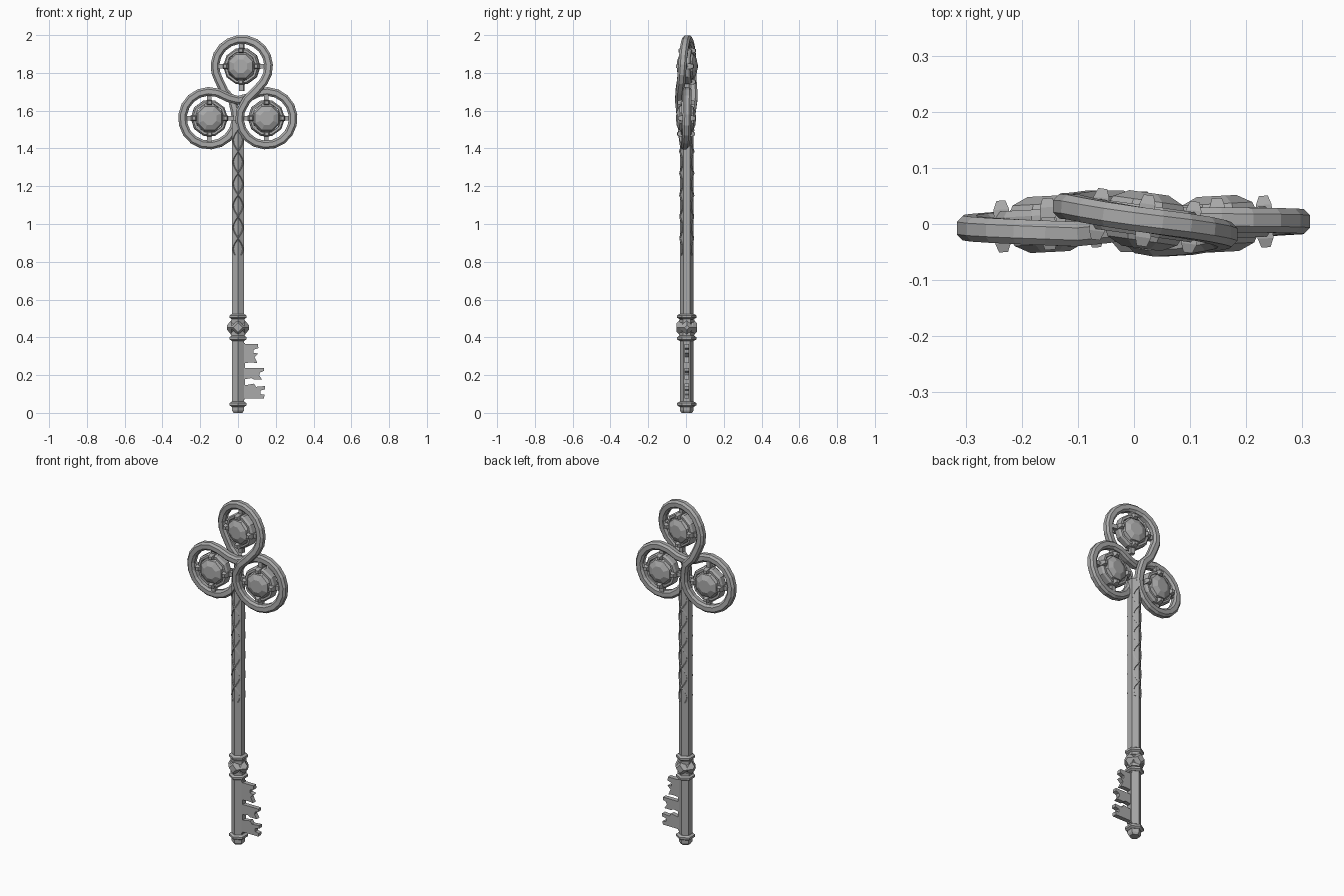
import bpy, bmesh
from math import sin, cos, pi, radians
from mathutils import Vector, Matrix

if "Cube" in bpy.data.objects:
    bpy.data.objects.remove(bpy.data.objects["Cube"])

metal = bpy.data.materials.new("grey_metal")
metal.use_nodes = True
grey = (0.4, 0.4, 0.4, 1)
metal.diffuse_color = grey
metal.node_tree.nodes["Principled BSDF"].inputs["Base Color"].default_value = grey

AXIS_Y = 0.004   # depth of the shaft axis
HEX_R = 0.036    # corner radius of the shaft


def finish(name, bm, matrix=Matrix()):
    bm.transform(matrix)
    bmesh.ops.recalc_face_normals(bm, faces=bm.faces)
    mesh = bpy.data.meshes.new(name)
    bm.to_mesh(mesh)
    bm.free()
    mesh.materials.append(metal)
    obj = bpy.data.objects.new(name, mesh)
    bpy.context.collection.objects.link(obj)
    return obj


def loft(bm, loops, closed=False):
    """Skin a list of point loops; cap the ends unless closed."""
    rings = [[bm.verts.new(p) for p in loop] for loop in loops]
    n = len(rings[0])
    for i in range(len(rings) if closed else len(rings) - 1):
        a, b = rings[i], rings[(i + 1) % len(rings)]
        for j in range(n):
            k = (j + 1) % n
            bm.faces.new((a[j], a[k], b[k], b[j]))
    if not closed:
        bm.faces.new(rings[0])
        bm.faces.new(rings[-1])


def lathe(name, profile, sides, start=0.0, matrix=Matrix(), closed=False):
    bm = bmesh.new()
    loft(bm, [[(r * cos(start + 2 * pi * j / sides), r * sin(start + 2 * pi * j / sides), z)
               for j in range(sides)] for r, z in profile], closed)
    return finish(name, bm, matrix)


def sweep(name, path, section, closed):
    """Run a section (in-plane, depth) along a path lying near the xz plane."""
    bm = bmesh.new()
    loops = []
    n = len(path)
    for i, p in enumerate(path):
        a = path[i - 1] if closed or i else p
        b = path[(i + 1) % n] if closed or i < n - 1 else p
        t = (b - a).normalized()
        side = t.cross(Vector((0, 1, 0))).normalized()
        depth = side.cross(t)
        loops.append([p + side * u + depth * v for u, v in section])
    loft(bm, loops, closed)
    return finish(name, bm)


def taper_box(bm, matrix, rows):
    """Rows of (half width, half height, z) joined into a tapered block."""
    part = bmesh.new()
    loft(part, [[(-w, -h, z), (w, -h, z), (w, h, z), (-w, h, z)] for w, h, z in rows])
    part.transform(matrix)
    temp = bpy.data.meshes.new("temp")
    part.to_mesh(temp)
    part.free()
    bm.from_mesh(temp)
    bpy.data.meshes.remove(temp)


# Hexagonal shaft and its collars
on_axis = Matrix.Translation((0, AXIS_Y, 0))
lathe("shaft", [(0.028, 0), (HEX_R, 0.012), (HEX_R, 1.55)], 6, pi / 2, on_axis)
for label, z in (("tip", 0.046), ("lower", 0.395), ("upper", 0.51)):
    lathe(label + "_collar", [(0.038, z - 0.014), (0.051, z - 0.006), (0.051, z + 0.006),
                              (0.038, z + 0.014)], 6, pi / 2, on_axis)
for label, z in (("lower", 0.418), ("upper", 0.487)):
    lathe(label + "_collar_step", [(0.042, z - 0.008), (0.042, z + 0.008)], 6, pi / 2, on_axis)

# Diamond studs between the two upper collars
for label, angle in (("front", 0), ("left", 90), ("back", 180), ("right", 270)):
    bm = bmesh.new()
    reach = 0.058 if angle % 180 else 0.054
    flat = 0.012 if angle % 180 else 0.024
    loft(bm, [[(s, -d, 0), (0, -d, s), (-s, -d, 0), (0, -d, -s)]
              for s, d in ((0.041, 0), (0.041, 0.034), (flat, reach))])
    finish(label + "_diamond_stud", bm,
           Matrix.Translation((0, AXIS_Y, 0.452)) @ Matrix.Rotation(radians(angle), 4, 'Z'))

# Key teeth: outlines in x and z, given thickness in y
teeth = {
    "upper": [(0.02, 0.365), (0.105, 0.365), (0.108, 0.343), (0.083, 0.335), (0.083, 0.318),
              (0.108, 0.314), (0.088, 0.295), (0.103, 0.263), (0.075, 0.267), (0.02, 0.263)],
    "middle": [(0.02, 0.238), (0.138, 0.238), (0.138, 0.222), (0.118, 0.215), (0.112, 0.2),
               (0.128, 0.176), (0.085, 0.176), (0.07, 0.184), (0.02, 0.176)],
    "lower": [(0.02, 0.143), (0.085, 0.155), (0.095, 0.138), (0.142, 0.142), (0.142, 0.124),
              (0.118, 0.118), (0.118, 0.1), (0.14, 0.096), (0.138, 0.077), (0.02, 0.077)],
}
for label, outline in teeth.items():
    bm = bmesh.new()
    loft(bm, [[(x, AXIS_Y + d, z) for x, z in outline] for d in (-0.013, 0.013)])
    finish(label + "_tooth", bm)
bm = bmesh.new()
loft(bm, [[(0.037, AXIS_Y + d, z) for d in (-0.016, 0.016)] + [(0.02, AXIS_Y + d, z)
          for d in (0.016, -0.016)] for z in (0.07, 0.37)])
finish("tooth_root_plate", bm)

# Crossing vines on the front and back of the shaft
vine = [(0.005, 0), (0, 0.005), (-0.005, 0), (0, -0.005)]
STEP = 0.115
for label, face in (("front", -1), ("back", 1)):
    for hand, s in (("left", 1), ("right", -1)):
        path = []
        for i in range(41):
            z = 0.835 + (1.5 - 0.835) * i / 40
            x = s * 0.027 * sin(pi * (z - 1.27) / STEP)
            path.append(Vector((x, AXIS_Y + face * (HEX_R + 0.001 - abs(x) * 0.577), z)))
        sweep(label + "_vine_" + hand, path, vine, False)

# Interlaced bow: one closed strand looping round three circles
R = 0.142
TOP, LEFT, RIGHT = (0.02, 1.835), (-0.152, 1.56), (0.15, 1.56)
strand = []


def arc(centre, start, end, steps, depths):
    """Add an arc whose depth blends through evenly spaced values."""
    for i in range(steps + 1):
        f = i / steps
        a = radians(start + (end - start) * f)
        g = f * (len(depths) - 1)
        k = min(int(g), len(depths) - 2)
        y = depths[k] + (depths[k + 1] - depths[k]) * (g - k)
        strand.append(Vector((centre[0] + R * cos(a), y, centre[1] + R * sin(a))))


arc(TOP, 212, -35, 13, (0.034, 0.03, 0.006, -0.014, -0.026))
strand += [Vector((0.095, -0.033, 1.706)), Vector((0.045, -0.036, 1.656))]
arc(RIGHT, 165, 468, 15, (-0.03, -0.012, 0.002, 0.006, 0.008))
strand += [Vector((0.05, 0.004, 1.668)), Vector((0, -0.004, 1.655)),
           Vector((-0.05, -0.012, 1.668))]
arc(LEFT, 72, 375, 15, (-0.018, -0.01, -0.002, 0.012, 0.03))
strand += [Vector((-0.03, 0.038, 1.656)), Vector((-0.072, 0.038, 1.7))]
section = [(0.023, 0.011), (0.012, 0.022), (-0.012, 0.022), (-0.023, 0.011),
           (-0.023, -0.011), (-0.012, -0.022), (0.012, -0.022), (0.023, -0.011)]
sweep("interlaced_bow", strand, section, True)

# Gem, bezel and prongs inside each loop
for label, c, depth, tilt in (("top", TOP, 0.006, -8), ("left", LEFT, 0.0, 3), ("right", RIGHT, 0.0, 3)):
    place = (Matrix.Translation((c[0], depth, c[1])) @ Matrix.Rotation(radians(tilt), 4, 'Z')
             @ Matrix.Rotation(pi / 2, 4, 'X'))
    lathe(label + "_gem", [(0.038, -0.05), (0.068, -0.036), (0.078, -0.015), (0.078, 0.015),
                           (0.068, 0.036), (0.038, 0.05)], 8, pi / 8, place)
    lathe(label + "_bezel", [(0.098, -0.016), (0.098, 0.016), (0.09, 0.027), (0.078, 0.027),
                             (0.078, -0.027), (0.09, -0.027)], 10, 0, place, True)
    bm = bmesh.new()
    for q in range(4):
        spin = Matrix.Rotation(q * pi / 2, 4, 'Z')
        claw = spin @ Matrix.Translation((0.083, 0, 0))
        taper_box(bm, claw, [(0.008, 0.009, -0.046), (0.014, 0.014, -0.03),
                             (0.014, 0.014, 0.03), (0.008, 0.009, 0.046)])
        bar = spin @ Matrix.Translation((0.111, 0, 0))
        taper_box(bm, bar, [(0.02, 0.012, -0.012), (0.02, 0.012, 0.012)])
    finish(label + "_prongs", bm, place)
